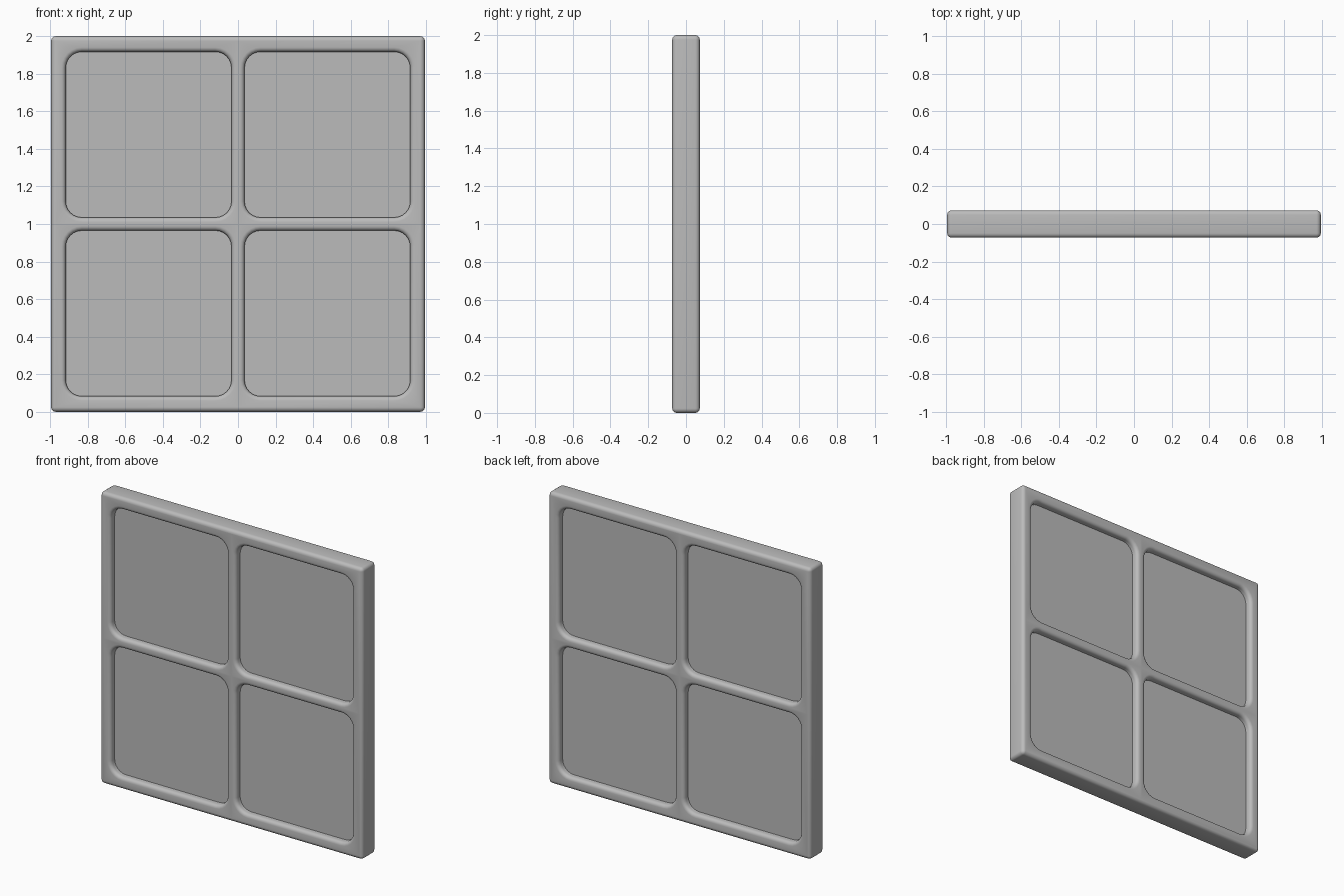
import bpy, bmesh, math

if "Cube" in bpy.data.objects:
    bpy.data.objects.remove(bpy.data.objects["Cube"], do_unlink=True)

grey = bpy.data.materials.new("plain grey")
grey.use_nodes = True
grey.diffuse_color = (0.5, 0.5, 0.5, 1)
grey.node_tree.nodes["Principled BSDF"].inputs["Base Color"].default_value = (0.5, 0.5, 0.5, 1)

HALF_DEPTH = 0.073
PANE_HALF = 0.027
ROUND = 0.024
CORNER_STEPS = 6


def ring(bm, box, radius, y):
    """Rounded rectangle of vertices in the xz plane."""
    x0, x1, z0, z1 = box
    corners = [(x1 - radius, z1 - radius), (x0 + radius, z1 - radius),
               (x0 + radius, z0 + radius), (x1 - radius, z0 + radius)]
    verts = []
    for i, (cx, cz) in enumerate(corners):
        for s in range(CORNER_STEPS + 1):
            a = math.pi / 2 * (i + s / CORNER_STEPS)
            verts.append(bm.verts.new((cx + radius * math.cos(a), y, cz + radius * math.sin(a))))
    return verts


def loft(bm, rings):
    for a, b in zip(rings, rings[1:]):
        for i in range(len(a)):
            j = (i + 1) % len(a)
            bm.faces.new((a[i], a[j], b[j], b[i]))


def grow(box, d):
    return (box[0] - d, box[1] + d, box[2] - d, box[3] + d)


def rounded_edge(size, steps=4):
    """Inset and y pairs running from the front face round to the back face."""
    arc = []
    for s in range(steps + 1):
        a = math.pi / 2 * s / steps
        arc.append((size * (1 - math.sin(a)), HALF_DEPTH - size * (1 - math.cos(a))))
    return [(d, -y) for d, y in arc] + [(d, y) for d, y in reversed(arc)]


def finish(bm, name):
    bmesh.ops.remove_doubles(bm, verts=bm.verts, dist=0.0001)
    bmesh.ops.recalc_face_normals(bm, faces=bm.faces)
    mesh = bpy.data.meshes.new(name)
    bm.to_mesh(mesh)
    bm.free()
    mesh.materials.append(grey)
    obj = bpy.data.objects.new(name, mesh)
    bpy.context.collection.objects.link(obj)
    bpy.ops.object.select_all(action='DESELECT')
    obj.select_set(True)
    bpy.context.view_layer.objects.active = obj
    bpy.ops.object.shade_smooth_by_angle(angle=math.radians(35))


outer = (-0.995, 0.995, 0, 2)
face = grow(outer, -ROUND)
spans_x = {"right": (-0.917, -0.035), "left": (0.035, 0.917)}
spans_z = {"lower": (0.083, 0.965), "upper": (1.035, 1.917)}

# Frame: rounded outer edge, with four rounded openings
frame = bmesh.new()
loft(frame, [ring(frame, grow(outer, -d), ROUND - d, y) for d, y in rounded_edge(ROUND)])
for side, (x0, x1) in spans_x.items():
    for level, (z0, z1) in spans_z.items():
        opening = (x0, x1, z0, z1)
        cell = (face[0] if side == "right" else 0, face[1] if side == "left" else 0,
                face[2] if level == "lower" else 1, face[3] if level == "upper" else 1)
        rings = [ring(frame, cell, 0, -HALF_DEPTH)]
        rings += [ring(frame, grow(opening, d), 0.085 + d, y) for d, y in rounded_edge(ROUND)]
        rings.append(ring(frame, cell, 0, HALF_DEPTH))
        loft(frame, rings)

        # Pane: thin sheet set into the middle of the opening
        pane = bmesh.new()
        sheet = [ring(pane, grow(opening, 0.005), 0.09, y) for y in (-PANE_HALF, PANE_HALF)]
        loft(pane, sheet)
        for loop in sheet:
            pane.faces.new(loop)
        finish(pane, f"{level}_{side}_pane")
finish(frame, "window_frame")
